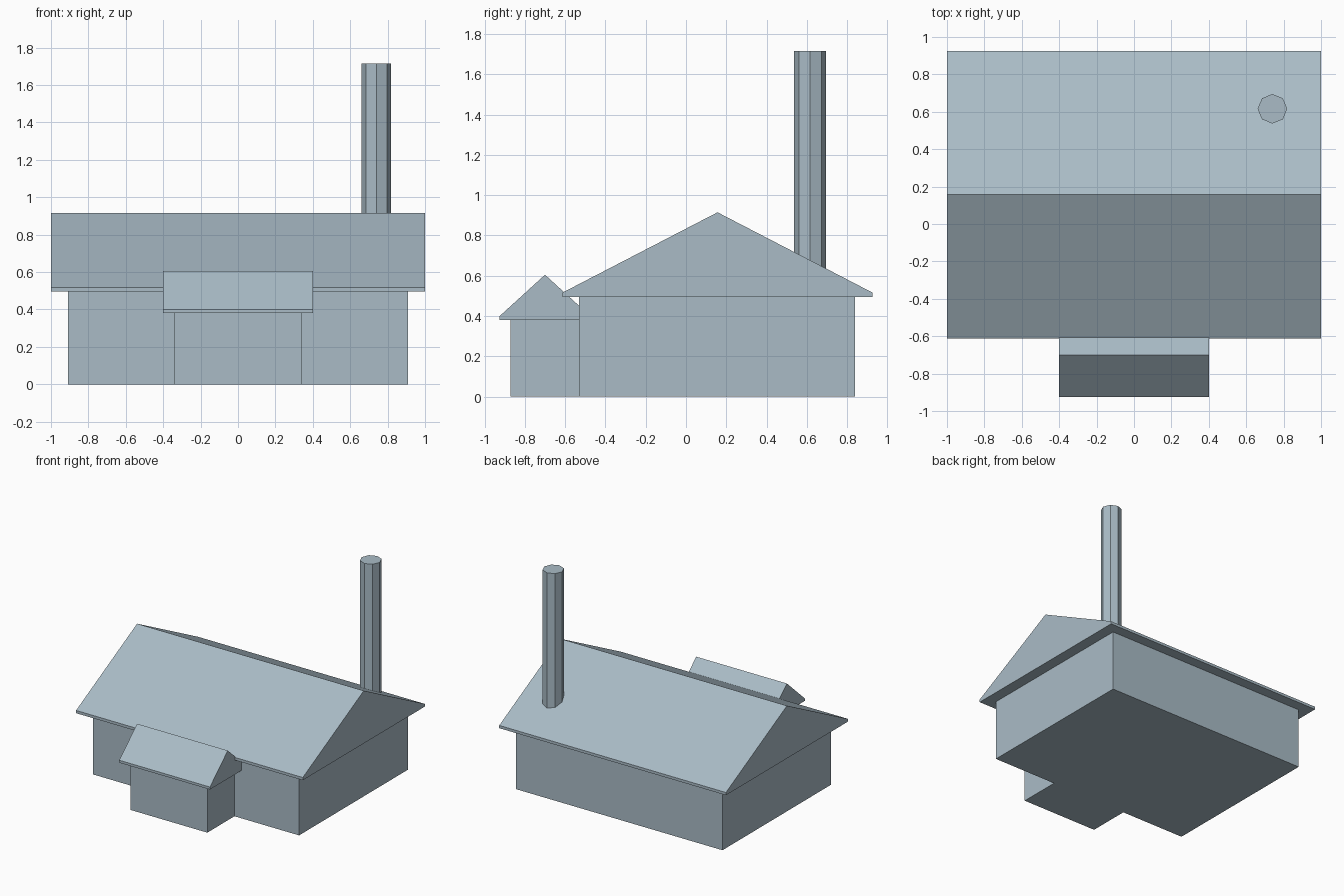
import bpy
import bmesh
import math

if "Cube" in bpy.data.objects:
    bpy.data.objects.remove(bpy.data.objects["Cube"])

mat = bpy.data.materials.new("blue_grey")
mat.diffuse_color = (0.40, 0.50, 0.565, 1)
mat.use_nodes = True
mat.node_tree.nodes["Principled BSDF"].inputs["Base Color"].default_value = mat.diffuse_color


def extrude_x(name, profile, half_width):
    """Extrude a closed (y, z) profile symmetrically along x."""
    bm = bmesh.new()
    face = bm.faces.new([bm.verts.new((-half_width, y, z)) for y, z in profile])
    ret = bmesh.ops.extrude_face_region(bm, geom=[face])
    verts = [g for g in ret["geom"] if isinstance(g, bmesh.types.BMVert)]
    bmesh.ops.translate(bm, verts=verts, vec=(2 * half_width, 0, 0))
    bmesh.ops.recalc_face_normals(bm, faces=bm.faces)
    mesh = bpy.data.meshes.new(name)
    bm.to_mesh(mesh)
    bm.free()
    mesh.materials.append(mat)
    obj = bpy.data.objects.new(name, mesh)
    bpy.context.collection.objects.link(obj)


def walls(name, y0, y1, height, half_width):
    extrude_x(name, [(y0, 0), (y1, 0), (y1, height), (y0, height)], half_width)


def gable_roof(name, y0, y1, base, eave, ridge, half_width):
    extrude_x(name, [(y0, base), (y1, base), (y1, eave),
                     ((y0 + y1) / 2, ridge), (y0, eave)], half_width)


# Main house
walls("house_walls", -0.53, 0.84, 0.495, 0.91)
gable_roof("house_roof", -0.612, 0.925, 0.495, 0.517, 0.915, 1.0)

# Front porch
walls("porch_walls", -0.872, -0.53, 0.38, 0.34)
gable_roof("porch_roof", -0.925, -0.475, 0.38, 0.40, 0.605, 0.40)

# Octagonal chimney through the rear roof slope
bpy.ops.mesh.primitive_cylinder_add(vertices=8, radius=0.079, depth=1.215,
                                    location=(0.74, 0.616, 1.1075))
chimney = bpy.context.object
chimney.name = "chimney"
chimney.data.materials.append(mat)
